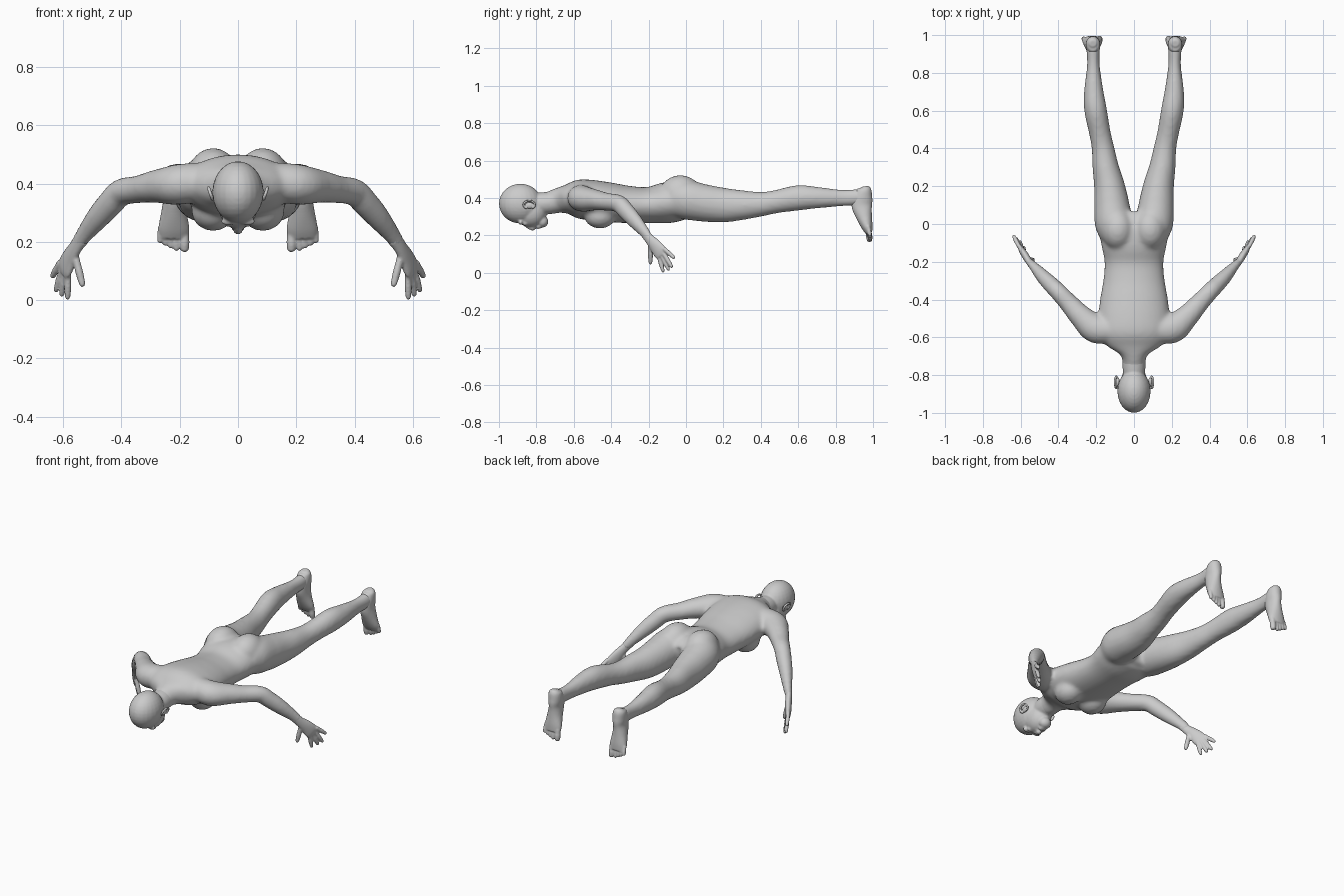
import bpy, bmesh, math
from mathutils import Vector, Matrix

if "Cube" in bpy.data.objects:
    bpy.data.objects.remove(bpy.data.objects["Cube"], do_unlink=True)

GREY = (0.6, 0.6, 0.6, 1)
skin = bpy.data.materials.new("plain grey skin")
skin.use_nodes = True
skin.diffuse_color = GREY
skin.node_tree.nodes["Principled BSDF"].inputs["Base Color"].default_value = GREY


def spline(rings, steps=5):
    """Smooth interpolation through rings of (x, y, z, half width, half depth)."""
    out = []
    for i in range(len(rings) - 1):
        a, b, c, d = (rings[max(0, min(len(rings) - 1, i + k))] for k in (-1, 0, 1, 2))
        for s in range(steps):
            t = s / steps
            out.append([q + t * (r - p) / 2 + t * t * (p - 2.5 * q + 2 * r - d_ / 2)
                        + t ** 3 * (1.5 * (q - r) + (d_ - p) / 2)
                        for p, q, r, d_ in zip(a, b, c, d)])
    return out + [list(rings[-1])]


def loft(bm, rings, ref=(0, 0, 1), side=1, sides=24):
    """Closed tube with elliptical sections, mirrored in x when side is -1."""
    rings = spline(rings)
    centres = [Vector(r[:3]) for r in rings]
    loops = []
    for i, r in enumerate(rings):
        t = centres[min(i + 1, len(rings) - 1)] - centres[max(i - 1, 0)]
        u = Vector(ref).cross(t).normalized()
        v = t.cross(u).normalized()
        loop = []
        for k in range(sides):
            ang = math.tau * k / sides
            p = centres[i] + u * r[3] * math.cos(ang) + v * r[4] * math.sin(ang)
            loop.append(bm.verts.new((p.x * side, p.y, p.z)))
        loops.append(loop)
    faces = [bm.faces.new((a[k], a[(k + 1) % sides], b[(k + 1) % sides], b[k]))
             for a, b in zip(loops, loops[1:]) for k in range(sides)]
    faces += [bm.faces.new(loops[0]), bm.faces.new(loops[-1])]
    bmesh.ops.recalc_face_normals(bm, faces=faces)


def ball(bm, centre, radii, tilt=0):
    m = Matrix.Translation(centre) @ Matrix.Rotation(tilt, 4, 'X') @ Matrix.Diagonal((*radii, 1))
    bmesh.ops.create_uvsphere(bm, u_segments=24, v_segments=16, radius=1, matrix=m)


def digit(bm, base, tip, r, side):
    """Finger or toe with a rounded end."""
    base, tip = Vector(base), Vector(tip)
    rings = [(*base.lerp(tip, f), r * k, r * k)
             for f, k in ((0, 1), (.35, 1), (.5, 1.05), (.75, .95), (.93, .75), (1, .3))]
    loft(bm, rings, (0.3, 1, 0), side, 12)


def finish(name, bm, voxel, smooth):
    """Fuse overlapping volumes into one skin and soften the joins."""
    mesh = bpy.data.meshes.new(name)
    bm.to_mesh(mesh)
    bm.free()
    ob = bpy.data.objects.new(name, mesh)
    bpy.context.scene.collection.objects.link(ob)
    mesh.materials.append(skin)
    fuse = ob.modifiers.new("fuse", 'REMESH')
    fuse.mode, fuse.voxel_size, fuse.use_smooth_shade = 'VOXEL', voxel, True
    soft = ob.modifiers.new("soften", 'SMOOTH')
    soft.factor, soft.iterations = 0.5, smooth
    for p in mesh.polygons:
        p.use_smooth = True


# Body: torso, chest, buttocks, legs and arms
bm = bmesh.new()
torso = [(-.80, .375, .058, .05), (-.74, .372, .06, .06), (-.69, .385, .075, .066),
         (-.64, .393, .15, .077), (-.58, .395, .19, .103), (-.5, .388, .19, .108),
         (-.4, .375, .18, .106), (-.3, .365, .163, .099), (-.2, .362, .156, .097),
         (-.1, .375, .175, .11), (0, .385, .185, .098), (.05, .375, .13, .07)]
loft(bm, [(0, *r) for r in torso], sides=32)
leg = [(.10, -.07, .39, .08, .09), (.107, 0, .39, .1, .105), (.118, .1, .373, .094, .1),
       (.13, .2, .362, .082, .093), (.15, .3, .362, .07, .08), (.164, .4, .367, .06, .066),
       (.18, .48, .38, .057, .062), (.203, .6, .401, .06, .068), (.213, .7, .402, .052, .058),
       (.215, .84, .4, .034, .044), (.217, .93, .405, .036, .045), (.217, .965, .41, .03, .035)]
arm = [(.10, -.56, .415, .06, .06), (.2, -.555, .397, .078, .07), (.28, -.49, .39, .062, .057),
       (.34, -.425, .38, .052, .048), (.4, -.36, .37, .046, .047), (.435, -.325, .335, .044, .047),
       (.48, -.28, .285, .038, .043), (.53, -.225, .222, .026, .032), (.555, -.2, .185, .02, .028)]
for s in (1, -1):
    loft(bm, leg, side=s)
    loft(bm, arm, side=s)
    ball(bm, (s * .085, -.03, .425), (.088, .11, .097))
    ball(bm, (s * .085, -.46, .305), (.075, .085, .068))
finish("body", bm, .011, 8)

# Head: skull, jaw, chin, nose, lips, brows and eyes
bm = bmesh.new()
ball(bm, (0, -.885, .37), (.088, .115, .106))
ball(bm, (0, -.83, .325), (.068, .085, .082))
ball(bm, (0, -.768, .274), (.036, .032, .032))
ball(bm, (0, -.832, .243), (.011, .03, .014), -.35)
ball(bm, (0, -.82, .237), (.017, .012, .012))
ball(bm, (0, -.792, .245), (.025, .009, .011))
ball(bm, (0, -.779, .247), (.021, .007, .01))
loft(bm, [(0, -.83, .37, .05, .05), (0, -.77, .37, .06, .06), (0, -.70, .378, .06, .058)])
for s in (1, -1):
    ball(bm, (s * .032, -.884, .27), (.028, .012, .014))
    ball(bm, (s * .032, -.86, .263), (.016, .01, .012))
finish("head", bm, .006, 4)

for s, word in ((1, "left"), (-1, "right")):
    # Ear: a curled rim around a small lobe
    bm = bmesh.new()
    rim = [(.094 + .007 * math.sin(a), -.838 - .03 * math.cos(a), .364 + .021 * math.sin(a),
            .006, .006) for a in (math.pi * (k / 6 - .35) for k in range(11))]
    loft(bm, rim, (1, 0, 0), s, 10)
    ball(bm, (s * .086, -.836, .36), (.01, .024, .017))
    finish(word + "_ear", bm, .003, 2)

    # Hand: flat palm, thumb and four fingers
    bm = bmesh.new()
    loft(bm, [(.535, -.22, .213, .022, .028), (.555, -.2, .185, .018, .027),
              (.575, -.168, .15, .019, .035), (.592, -.142, .115, .016, .041),
              (.6, -.128, .094, .01, .036)], side=s)
    digit(bm, (.56, -.19, .155), (.532, -.19, .045), .013, s)
    for base, tip in (((.583, -.148, .095), (.585, -.12, .001)),
                      ((.592, -.135, .1), (.606, -.09, .012)),
                      ((.602, -.124, .112), (.626, -.073, .027)),
                      ((.61, -.118, .13), (.639, -.06, .077))):
        digit(bm, base, tip, .0115, s)
    finish(word + "_hand", bm, .0045, 3)

    # Foot: heel, arch, ball and five toes
    bm = bmesh.new()
    loft(bm, [(.218, .955, .462, .018, .018), (.218, .956, .445, .035, .037),
              (.217, .945, .405, .039, .053), (.218, .94, .36, .036, .055),
              (.22, .95, .31, .042, .045), (.22, .967, .25, .053, .031),
              (.22, .978, .215, .05, .019)], (0, 1, 0), s)
    digit(bm, (.185, .974, .235), (.183, .983, .165), .017, s)
    for k in range(4):
        digit(bm, (.21 + .018 * k, .973, .235 + .005 * k),
              (.211 + .019 * k, .985, .168 + .009 * k), .0115, s)
    finish(word + "_foot", bm, .005, 3)
